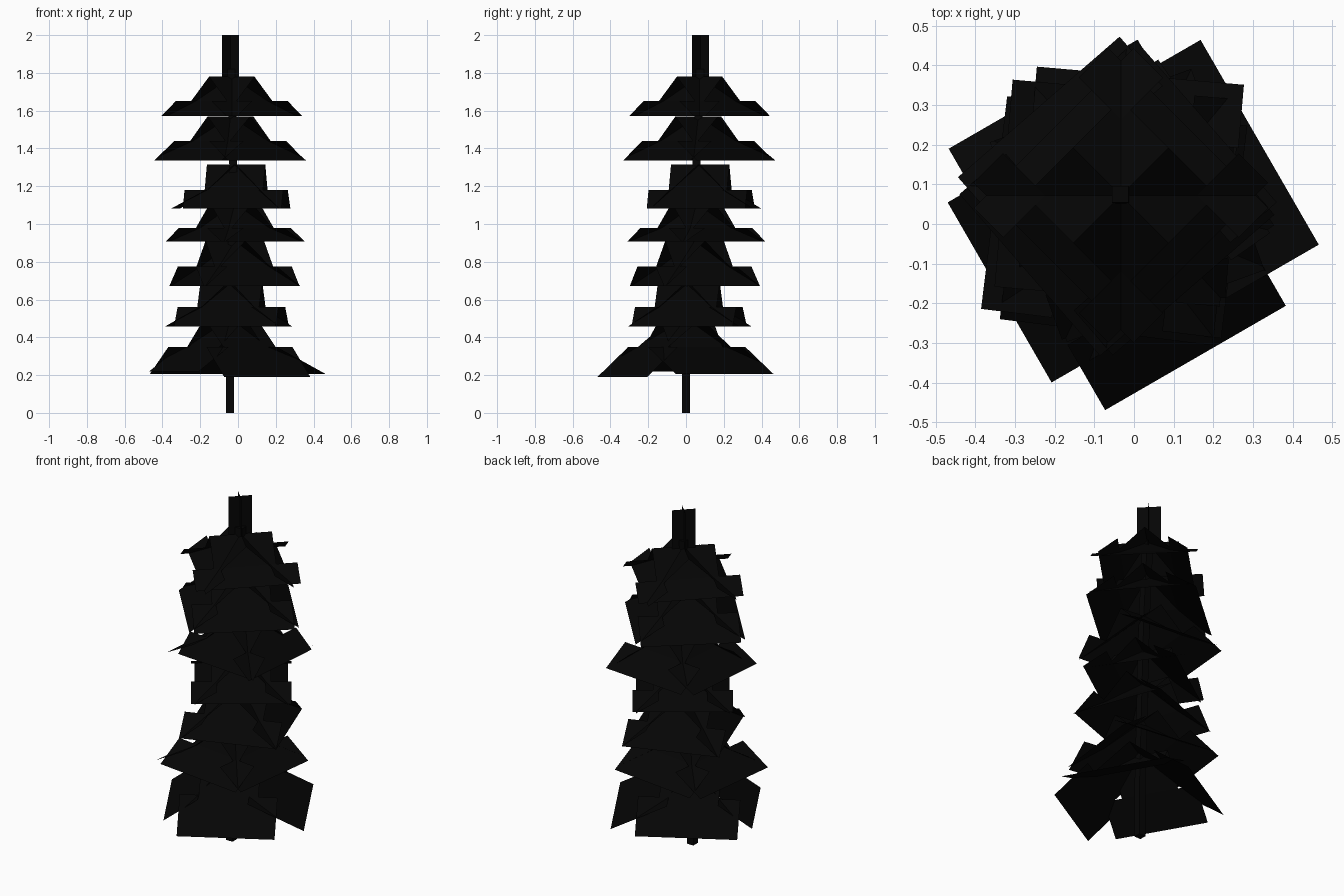
import bpy, math
from mathutils import Vector

if "Cube" in bpy.data.objects:
    bpy.data.objects.remove(bpy.data.objects["Cube"])


def material(name, rgb):
    m = bpy.data.materials.new(name)
    m.diffuse_color = (*rgb, 1)
    m.use_nodes = True
    m.node_tree.nodes["Principled BSDF"].inputs["Base Color"].default_value = m.diffuse_color
    return m


needles = material("dark needles", (0.0015, 0.0015, 0.0015))
bark = material("dark bark", (0.0015, 0.0015, 0.0015))


def make(name, verts, faces, mat):
    me = bpy.data.meshes.new(name)
    me.from_pydata([tuple(v) for v in verts], [], faces)
    me.materials.append(mat)
    ob = bpy.data.objects.new(name, me)
    bpy.context.collection.objects.link(ob)
    return ob


def branch(name, centre, angle, z_top, z_mid, z_out, r_mid, r_out, hw_in, hw_out):
    # narrow inner flap hinged on the trunk, then a wider drooping outer flap
    a = math.radians(angle)
    d = Vector((math.cos(a), math.sin(a), 0))
    t = Vector((-d.y, d.x, 0))
    base = Vector((*centre, 0))

    def row(r, z, hw):
        c = base + d * r + Vector((0, 0, z))
        return [c - t * hw, c + t * hw]
    verts = (row(0, z_top, hw_in) + row(r_mid, z_mid, hw_in)
             + row(r_mid, z_mid, hw_out) + row(r_out, z_out, hw_out))
    make(name, verts, [(0, 2, 3, 1), (4, 6, 7, 5)], needles)


# trunk: thin square post that drifts slightly towards the back
h = 0.021
path = [(-0.042, 0, 0), (-0.042, 0, 0.3), (-0.025, 0.055, 1.3), (-0.035, 0.075, 1.82)]
verts = [Vector(p) + Vector((x, y, 0)) for p in path
         for x, y in ((-h, -h), (h, -h), (h, h), (-h, h))]
faces = [(4 * s + i, 4 * s + (i + 1) % 4, 4 * s + 4 + (i + 1) % 4, 4 * s + 4 + i)
         for s in range(len(path) - 1) for i in range(4)]
make("trunk", verts, faces + [(3, 2, 1, 0), (12, 13, 14, 15)], bark)

# tip: two crossed upright cards
for i, ang in enumerate((45, 135)):
    a = math.radians(ang)
    t = Vector((math.cos(a), math.sin(a), 0)) * 0.064
    lo, hi = Vector((-0.04, 0.077, 1.74)), Vector((-0.04, 0.077, 2.0))
    make(f"tip_card_{i}", [lo - t, lo + t, hi + t, hi - t], [(0, 1, 2, 3)], needles)

# lowest tier: four branches of slightly different reach
for i, (ang, z, r_mid, r, hw) in enumerate((
        (30, 0.205, 0.11, 0.412, 0.298), (120, 0.205, 0.18, 0.378, 0.275),
        (210, 0.22, 0.16, 0.345, 0.262), (300, 0.19, 0.20, 0.39, 0.263))):
    branch(f"branch_0_{i}", (-0.04, 0), ang, 0.50, 0.35, z, r_mid, r, 0.16, hw)

# upper tiers: centre, angle, z_top, z_mid, z_out, r_mid, reach of the four, hw_in, hw_out
tiers = [
    ((-0.035, 0.015), -7, 0.69, 0.56, 0.458, 0.14, (0.29, 0.30, 0.32, 0.29), 0.165, 0.27),
    ((-0.017, 0.045), 20, 0.91, 0.775, 0.672, 0.14, (0.27, 0.27, 0.26, 0.26), 0.165, 0.27),
    ((-0.017, 0.055), 35, 1.11, 0.98, 0.907, 0.13, (0.25, 0.25, 0.25, 0.26), 0.16, 0.27),
    ((-0.01, 0.075), -5, 1.315, 1.18, 1.083, 0.14, (0.25, 0.30, 0.32, 0.24), 0.155, 0.262),
    ((-0.04, 0.065), 41, 1.57, 1.44, 1.337, 0.14, (0.295, 0.305, 0.295, 0.29), 0.16, 0.27),
    ((-0.033, 0.072), 45, 1.78, 1.65, 1.573, 0.135, (0.24, 0.24, 0.24, 0.24), 0.17, 0.285),
]
for n, (centre, ang, zt, zm, zo, rm, reach, wi, wo) in enumerate(tiers, 1):
    for i, r in enumerate(reach):
        branch(f"branch_{n}_{i}", centre, ang + 90 * i, zt, zm, zo, rm, r, wi, wo)
